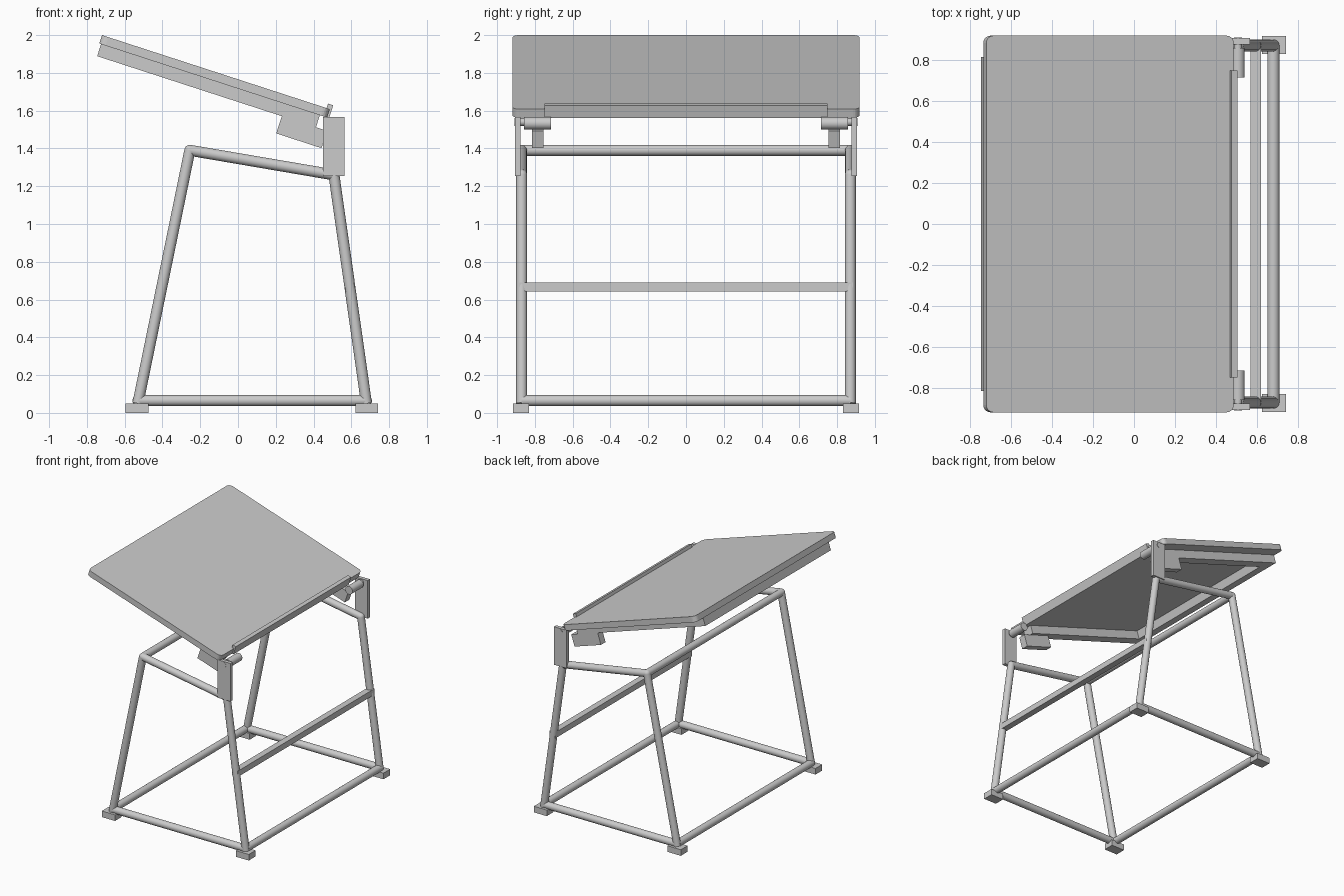
import bpy, bmesh, math
from mathutils import Matrix, Vector

if "Cube" in bpy.data.objects:
    bpy.data.objects.remove(bpy.data.objects["Cube"])

# Local space of the tilted top: x runs down the slope, z is normal to it
TILT = Matrix.Translation((-0.72, 0, 2.0)) @ Matrix.Rotation(math.radians(18), 4, 'Y')


def finish(name, bm, matrix=Matrix()):
    bmesh.ops.recalc_face_normals(bm, faces=bm.faces)
    me = bpy.data.meshes.new(name)
    bm.to_mesh(me)
    bm.free()
    ob = bpy.data.objects.new(name, me)
    ob.matrix_world = matrix
    bpy.context.collection.objects.link(ob)
    return ob


def box(name, x, y, z, matrix=Matrix(), corner=0):
    bm = bmesh.new()
    bmesh.ops.create_cube(bm, size=1)
    for v in bm.verts:
        v.co = [r[0] + (c + 0.5) * (r[1] - r[0]) for c, r in zip(v.co, (x, y, z))]
    if corner:
        edges = [e for e in bm.edges
                 if abs(e.verts[0].co.z - e.verts[1].co.z) > 1e-4]
        bmesh.ops.bevel(bm, geom=edges, offset=corner, segments=5, profile=0.5, affect='EDGES')
    return finish(name, bm, matrix)


def tube(name, a, b, r=0.029):
    a, b = Vector(a), Vector(b)
    bm = bmesh.new()
    bmesh.ops.create_cone(bm, cap_ends=True, segments=24, radius1=r, radius2=r,
                          depth=(b - a).length)
    for f in bm.faces:
        f.smooth = len(f.verts) == 4
    for e in bm.edges:
        e.smooth = all(f.smooth for f in e.link_faces)
    rot = (b - a).to_track_quat('Z', 'Y').to_matrix().to_4x4()
    return finish(name, bm, Matrix.Translation((a + b) / 2) @ rot)


def joint(name, p, r=0.029):
    bm = bmesh.new()
    bmesh.ops.create_uvsphere(bm, u_segments=24, v_segments=12, radius=r)
    for f in bm.faces:
        f.smooth = True
    return finish(name, bm, Matrix.Translation(p))


# Drawing board with rounded corners, and its paper ledge
box("drawing_board", (0, 1.268), (-0.918, 0.918), (-0.047, 0), TILT, 0.035)
box("paper_ledge", (1.25, 1.279), (-0.748, 0.748), (-0.047, 0.025), TILT)

# U-shaped frame under the board
box("under_frame_top_rail", (0.01, 0.10), (-0.815, 0.815), (-0.114, -0.047), TILT)

LOW_X, HIGH_X, LEG_Y = 0.68, -0.53, 0.87
KNEE, HIP = (-0.255, 1.39), (0.508, 1.26)

for s, side in ((-1, "front"), (1, "back")):
    def span(a, b):
        return tuple(sorted((s * a, s * b)))

    def pt(x, z, y=LEG_Y):
        return (x, s * y, z)

    box(side + "_under_frame_rail", (0.10, 1.228), span(0.725, 0.815), (-0.114, -0.047), TILT)

    # Hinge: arm block, barrel, pin and upright plate
    box(side + "_hinge_arm", (1.038, 1.29), span(0.755, 0.815), (-0.21, -0.114), TILT)
    tube(side + "_hinge_barrel", pt(0.507, 1.533, 0.715), pt(0.507, 1.533, 0.858), 0.033)
    tube(side + "_hinge_pin", pt(0.507, 1.54, 0.85), pt(0.507, 1.54, 0.909), 0.02)
    box(side + "_hinge_plate", (0.45, 0.565), span(0.876, 0.906), (1.255, 1.567))

    # Side frame
    tube(side + "_low_leg", pt(LOW_X, 0.05), pt(*HIP))
    tube(side + "_high_leg", pt(HIGH_X, 0.05), pt(*KNEE))
    tube(side + "_upper_rail", pt(*KNEE), pt(*HIP))
    tube(side + "_floor_rail", pt(HIGH_X, 0.065), pt(LOW_X, 0.065))
    joint(side + "_knee_joint", pt(*KNEE))
    joint(side + "_hip_joint", pt(*HIP))

    # Feet
    box(side + "_high_foot", (-0.595, -0.475), span(0.83, 0.917), (0, 0.05))
    box(side + "_low_foot", (0.623, 0.74), span(0.83, 0.917), (0, 0.05))

# Cross members joining the two sides
for name, x, z in (("low_floor_crossbar", LOW_X, 0.065),
                   ("high_floor_crossbar", HIGH_X, 0.065),
                   ("upper_crossbar", *KNEE)):
    tube(name, (x, -LEG_Y, z), (x, LEG_Y, z))
box("foot_rest_bar", (0.567, 0.619), (-0.885, 0.885), (0.642, 0.69))
